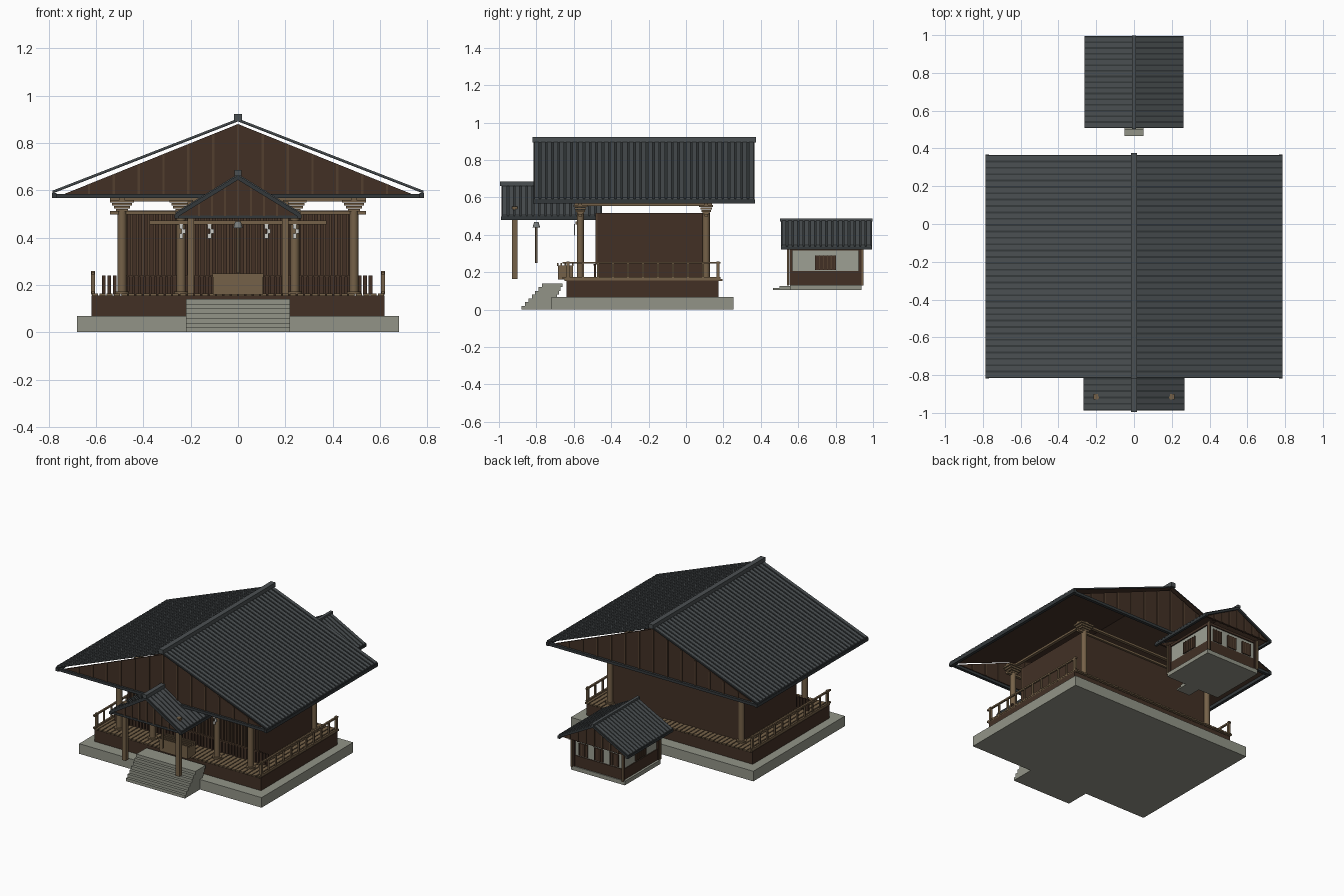
import bpy, bmesh, math
from mathutils import Vector

if "Cube" in bpy.data.objects:
    bpy.data.objects.remove(bpy.data.objects["Cube"])


def srgb(r, g, b):
    return tuple((c / 255 / 12.92) if c < 11 else ((c / 255 + 0.055) / 1.055) ** 2.4 for c in (r, g, b)) + (1,)


def material(name, *rgb):
    m = bpy.data.materials.new(name)
    m.diffuse_color = srgb(*rgb)
    m.use_nodes = True
    m.node_tree.nodes["Principled BSDF"].inputs["Base Color"].default_value = m.diffuse_color
    return m


STONE = material("stone grey", 146, 148, 135)
DARK = material("dark brown wood", 66, 48, 37)
SLAT = material("mid brown wood", 82, 63, 47)
WOOD = material("light brown wood", 117, 97, 72)
TILE = material("slate tile", 75, 80, 82)
SLATE = material("dark slate", 52, 57, 59)
PLASTER = material("plaster", 158, 160, 148)
PAPER = material("white paper", 205, 205, 200)
METAL = material("bell metal", 120, 124, 122)


def finish(name, bm, mat):
    bmesh.ops.recalc_face_normals(bm, faces=bm.faces)
    me = bpy.data.meshes.new(name)
    bm.to_mesh(me)
    bm.free()
    me.materials.append(mat)
    ob = bpy.data.objects.new(name, me)
    bpy.context.collection.objects.link(ob)
    return ob


def add_box(bm, x0, x1, y0, y1, z0, z1):
    vs = bmesh.ops.create_cube(bm, size=1)["verts"]
    for v in vs:
        v.co = Vector(((x0 + x1) / 2 + v.co.x * (x1 - x0),
                       (y0 + y1) / 2 + v.co.y * (y1 - y0),
                       (z0 + z1) / 2 + v.co.z * (z1 - z0)))


def boxes(name, mat, items):
    bm = bmesh.new()
    for b in items:
        add_box(bm, *b)
    return finish(name, bm, mat)


def add_prism(bm, pts, y0, y1):
    # closed x,z outline pushed along y
    f = bm.faces.new([bm.verts.new((x, y0, z)) for x, z in pts])
    ext = bmesh.ops.extrude_face_region(bm, geom=[f])["geom"]
    bmesh.ops.translate(bm, vec=(0, y1 - y0, 0), verts=[v for v in ext if isinstance(v, bmesh.types.BMVert)])


def prisms(name, mat, items):
    bm = bmesh.new()
    for p in items:
        add_prism(bm, *p)
    return finish(name, bm, mat)


def add_cyl(bm, x, y, z0, z1, r0, r1=None, n=12):
    vs = bmesh.ops.create_cone(bm, cap_ends=True, segments=n, radius1=r0,
                               radius2=r0 if r1 is None else r1, depth=z1 - z0)["verts"]
    bmesh.ops.translate(bm, vec=(x, y, (z0 + z1) / 2), verts=vs)


def cylinders(name, mat, items):
    bm = bmesh.new()
    for c in items:
        add_cyl(bm, *c)
    ob = finish(name, bm, mat)
    for p in ob.data.polygons:
        p.use_smooth = abs(p.normal.z) < 0.9
    return ob


def chevron(w, ze, zr, t):
    return [(-w, ze), (0, zr), (w, ze), (w, ze - t), (0, zr - t), (-w, ze - t)]


def tiled_roof(name, w, y0, y1, ze, zr, n, t=0.006):
    # thin sheet with wooden underside, then rows of raised tiles down both slopes
    sheet = prisms(name + "_sheet", SLATE, [(chevron(w, ze, zr, t), y0, y1)])
    sheet.data.materials.append(DARK)
    for p in sheet.data.polygons:
        p.material_index = 1 if p.normal.z < -0.5 else 0
    step = (y1 - y0) / n
    prisms(name + "_tile_rows", TILE,
           [(chevron(w, ze + 0.006, zr + 0.006, 0.007), y0 + (i + 0.14) * step, y0 + (i + 0.86) * step)
            for i in range(n)])


def gables(name, w, z0, zr, ys, step, count):
    # triangular end boards with vertical battens
    prisms(name, DARK, [([(-w, z0), (w, z0), (0, zr)], y - 0.006, y + 0.006) for y in ys])
    bat = []
    for y in ys:
        for i in range(-count, count + 1):
            x = i * step
            top = z0 + (zr - z0) * (1 - (abs(x) + 0.006) / w)
            bat.append((x - 0.005, x + 0.005, y - 0.012, y + 0.012, z0, top))
    boxes(name + "_battens", SLAT, bat)


S = (-1, 1)

# Stone platform and stairs
boxes("stone_platform", STONE, [(-0.68, 0.68, -0.72, 0.255, 0, 0.068)])
boxes("front_stairs", STONE, [(-0.22, 0.22, -0.88 + i * 0.0185, -0.72 + i * 0.01, i * 0.02, i * 0.02 + 0.02)
                              for i in range(7)])

# Veranda
boxes("veranda_base", DARK, [(-0.62, 0.62, -0.64, 0.175, 0.068, 0.155)])
boxes("veranda_planks", WOOD, [(-0.62 + i * 0.031 + 0.003, -0.62 + (i + 1) * 0.031 - 0.003, -0.65, 0.195, 0.153, 0.163)
                               for i in range(40)])
rails = []
for s in S:
    x = s * 0.613
    for z in (0.168, 0.25):
        rails.append((x - 0.006, x + 0.006, -0.66, 0.185, z - 0.005, z + 0.005))
    for i in range(11):
        y = -0.63 + i * 0.08
        rails.append((x - 0.005, x + 0.005, y - 0.005, y + 0.005, 0.16, 0.25))
    for y in (-0.63, 0.17):
        rails.append((x - 0.008, x + 0.008, y - 0.008, y + 0.008, 0.16, 0.258))
boxes("side_railings", WOOD, rails)

# Main hall walls with slatted front
boxes("hall_walls", DARK, [(-0.49, 0.49, -0.475, 0.105, 0.155, 0.515)])
boxes("front_lattice", SLAT, [(-0.48 + i * 0.024, -0.468 + i * 0.024, -0.485, -0.474, 0.24, 0.515)
                              for i in range(41)])
boxes("front_wainscot", DARK, [(-0.575 + i * 0.023, -0.559 + i * 0.023, -0.492, -0.48, 0.16, 0.24)
                               for i in range(50)])
boxes("wainscot_cap", SLAT, [(-0.5, 0.5, -0.494, -0.48, 0.236, 0.243)])

# Columns with stacked brackets
spots = [(s * x, -0.565) for s in S for x in (0.49, 0.24)] + [(s * 0.49, 0.108) for s in S]
cyl = []
for x, y in spots:
    cyl += [(x, y, 0.16, 0.52, 0.019), (x, y, 0.16, 0.172, 0.03)]
cylinders("columns", WOOD, cyl)
boxes("column_brackets", WOOD, [(x - w, x + w, y - w * 0.75, y + w * 0.75, z, z + 0.011)
                                for x, y in spots
                                for w, z in ((0.025, 0.51), (0.034, 0.522), (0.042, 0.535), (0.05, 0.548))])
beams = [(-0.54, 0.54, y - 0.01, y + 0.01, z, z + 0.014) for y in (-0.565, 0.108) for z in (0.498, 0.553)]
beams += [(s * 0.49 - 0.01, s * 0.49 + 0.01, -0.6, 0.14, 0.555, 0.569) for s in S]
boxes("tie_beams", WOOD, beams)

# Main roof
tiled_roof("main_roof", 0.785, -0.815, 0.365, 0.592, 0.897, 35)
gables("main_gables", 0.735, 0.584, 0.88, (-0.79, 0.34), 0.105, 6)
boxes("main_ridge", TILE, [(-0.017, 0.017, -0.82, 0.375, 0.893, 0.922)])
eaves = [(s * 0.777 - 0.01, s * 0.777 + 0.01, -0.818, 0.368, 0.567, 0.588) for s in S]
eaves += [(-0.787, 0.787, y - 0.01, y + 0.01, 0.567, 0.585) for y in (-0.8, 0.352)]
boxes("main_eaves", SLATE, eaves)

# Porch roof, posts and beam
tiled_roof("porch_roof", 0.265, -0.985, -0.45, 0.5, 0.663, 16)
gables("porch_gable", 0.25, 0.492, 0.652, (-0.965,), 0.055, 3)
boxes("porch_ridge", TILE, [(-0.015, 0.015, -0.995, -0.45, 0.66, 0.685)])
prisms("porch_bargeboard", SLATE, [(chevron(0.265, 0.501, 0.664, 0.02), -0.987, -0.972)])
boxes("porch_eaves", SLATE, [(s * 0.26 - 0.008, s * 0.26 + 0.008, -0.988, -0.45, 0.48, 0.498) for s in S]
      + [(-0.265, 0.265, -0.975, -0.957, 0.48, 0.494)])
boxes("porch_posts", WOOD, [(s * 0.2 - 0.014, s * 0.2 + 0.014, -0.929, -0.901, 0.163, 0.552) for s in S])
boxes("rope_beam", WOOD, [(-0.375, 0.375, -0.592, -0.575, 0.456, 0.472)])

# Folded paper streamers
paper = []
for x in (-0.24, -0.12, 0.12, 0.24):
    for k in range(3):
        dx = x + (k % 2) * 0.01
        paper.append((dx - 0.008, dx + 0.008, -0.598, -0.594, 0.437 - k * 0.02, 0.457 - k * 0.02))
boxes("paper_streamers", PAPER, paper)

# Bell with pull rope, offering box
cylinders("bell", METAL, [(0, -0.8, 0.44, 0.468, 0.02, 0.012)])
cylinders("bell_rope", WOOD, [(0, -0.8, 0.25, 0.44, 0.006, 0.006, 8)])
boxes("offering_box", WOOD, [(-0.105, 0.105, -0.685, -0.605, 0.16, 0.235)]
      + [(-0.108, 0.108, y, y + 0.008, 0.233, 0.248) for y in (-0.69, -0.67, -0.65, -0.63, -0.61)])

# Rear outbuilding: base, steps, walls
boxes("shed_base", STONE, [(-0.2, 0.2, 0.555, 0.937, 0.105, 0.132)])
boxes("shed_steps", STONE, [(-0.05, 0.05, 0.465, 0.56, 0.105, 0.114), (-0.05, 0.05, 0.5, 0.56, 0.114, 0.125)])
boxes("shed_plaster", PLASTER, [(-0.18, 0.18, 0.567, 0.925, 0.132, 0.33)])
boxes("shed_wainscot", DARK, [(-0.185, 0.185, 0.562, 0.93, 0.132, 0.205)])
boxes("shed_frame", DARK, [(sx * 0.183 - 0.008, sx * 0.183 + 0.008, y - 0.008, y + 0.008, 0.132, 0.33)
                           for sx in S for y in (0.562, 0.93)]
      + [(-0.188, 0.188, 0.56, 0.932, 0.315, 0.332)])
panes, bars = [], []
for s in S:
    panes.append((s * 0.182 - 0.004, s * 0.182 + 0.004, 0.69, 0.8, 0.212, 0.29))
    for i in range(6):
        y = 0.692 + i * 0.0212
        bars.append((s * 0.186 - 0.003, s * 0.186 + 0.003, y - 0.003, y + 0.003, 0.212, 0.29))
for y, yo in ((0.565, 0.561), (0.927, 0.931)):
    for cx in (-0.115, 0, 0.115):
        panes.append((cx - 0.033, cx + 0.033, y - 0.004, y + 0.004, 0.212, 0.295))
        for k in range(4):
            x = cx - 0.03 + k * 0.02
            bars.append((x - 0.003, x + 0.003, yo - 0.003, yo + 0.003, 0.212, 0.295))
boxes("shed_windows", DARK, panes)
boxes("shed_window_bars", SLAT, bars)
boxes("shed_door", SLAT, [(-0.045, 0.045, 0.553, 0.56, 0.132, 0.295)])
boxes("shed_corner_posts", WOOD, [(s * 0.19 - 0.005, s * 0.19 + 0.005, y - 0.005, y + 0.005, 0.13, 0.33)
                                  for s in S for y in (0.546, 0.944)])

# Outbuilding roof
tiled_roof("shed_roof", 0.26, 0.51, 0.992, 0.338, 0.475, 16)
gables("shed_gables", 0.245, 0.33, 0.464, (0.53, 0.972), 0.06, 3)
boxes("shed_ridge", TILE, [(-0.01, 0.01, 0.503, 0.998, 0.47, 0.488)])
prisms("shed_bargeboards", SLATE, [(chevron(0.26, 0.339, 0.476, 0.016), y, y + 0.012) for y in (0.508, 0.982)])
boxes("shed_eaves", SLATE, [(s * 0.254 - 0.008, s * 0.254 + 0.008, 0.508, 0.994, 0.32, 0.336) for s in S])
